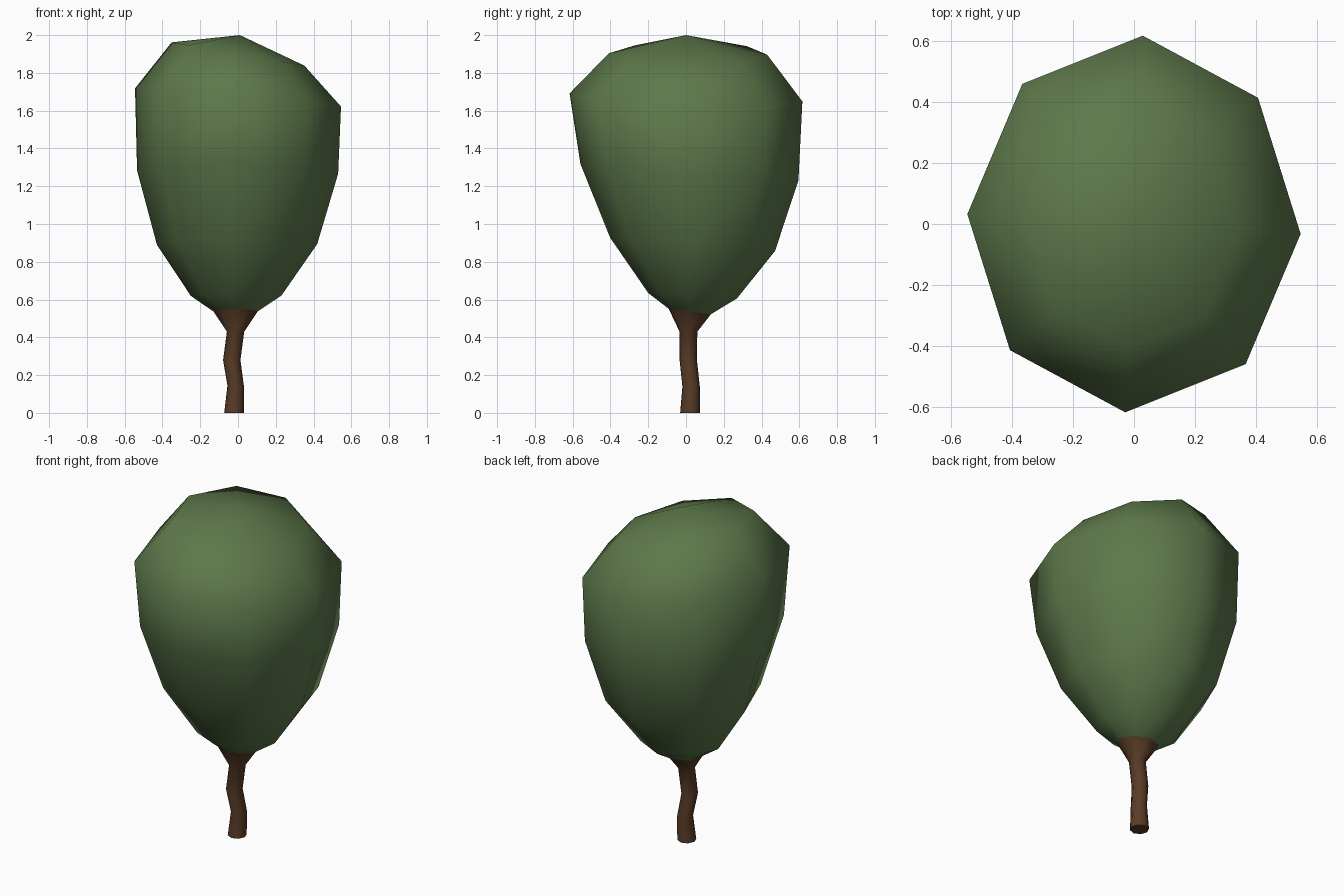
import bpy, bmesh, math

if "Cube" in bpy.data.objects:
    bpy.data.objects.remove(bpy.data.objects["Cube"])

SIDES = 8
TURN = math.radians(-3)


def skin(name, rings, color, tip=None, cap_bottom=False):
    """Loft tilted elliptical rings: (cx, cy, rx, ry, z, slope_x, slope_y)."""
    bm = bmesh.new()
    loops = []
    for cx, cy, rx, ry, z, sx, sy in rings:
        loop = []
        for k in range(SIDES):
            a = TURN + 2 * math.pi * k / SIDES
            dx, dy = rx * math.cos(a), ry * math.sin(a)
            loop.append(bm.verts.new((cx + dx, cy + dy, z + sx * dx + sy * dy)))
        loops.append(loop)
    for lo, hi in zip(loops, loops[1:]):
        for k in range(SIDES):
            n = (k + 1) % SIDES
            bm.faces.new((lo[k], lo[n], hi[n], hi[k])).smooth = True
    if tip:
        t = bm.verts.new(tip)
        for k in range(SIDES):
            bm.faces.new((loops[-1][k], loops[-1][(k + 1) % SIDES], t)).smooth = True
    if cap_bottom:
        # own vertices keep the cut end's edge sharp
        bm.faces.new([bm.verts.new(v.co) for v in reversed(loops[0])])
    mesh = bpy.data.meshes.new(name)
    bm.to_mesh(mesh)
    bm.free()
    mat = bpy.data.materials.new(name + "_colour")
    mat.diffuse_color = color
    mat.use_nodes = True
    mat.node_tree.nodes["Principled BSDF"].inputs["Base Color"].default_value = mat.diffuse_color
    mesh.materials.append(mat)
    obj = bpy.data.objects.new(name, mesh)
    bpy.context.collection.objects.link(obj)
    return obj


# Collar where the trunk flares into the foliage, shared by both parts
collar = (-0.012, 0.02, 0.117, 0.112, 0.537, 0.0, -0.13)

# Crooked trunk
skin("trunk", [
    (-0.021, 0.022, 0.052, 0.053, 0.00, 0.0, 0.0),
    (-0.012, 0.027, 0.044, 0.046, 0.14, -0.1, 0.0),
    (-0.033, 0.012, 0.046, 0.046, 0.28, 0.0, 0.0),
    (-0.013, 0.013, 0.046, 0.047, 0.43, 0.0, 0.0),
    collar,
], (0.10, 0.045, 0.02, 1), cap_bottom=True)

# Egg-shaped foliage
skin("foliage", [
    collar,
    (-0.01, 0.035, 0.24, 0.235, 0.62, 0.0, -0.06),
    (-0.005, 0.035, 0.425, 0.437, 0.892, 0.0, -0.08),
    (-0.002, 0.018, 0.533, 0.578, 1.275, -0.02, -0.075),
    (0.0, 0.0, 0.546, 0.617, 1.67, -0.09, -0.03),
    (0.0, 0.01, 0.352, 0.42, 1.90, -0.175, 0.0),
], (0.11, 0.19, 0.07, 1), tip=(0.01, 0.0, 2.0))
